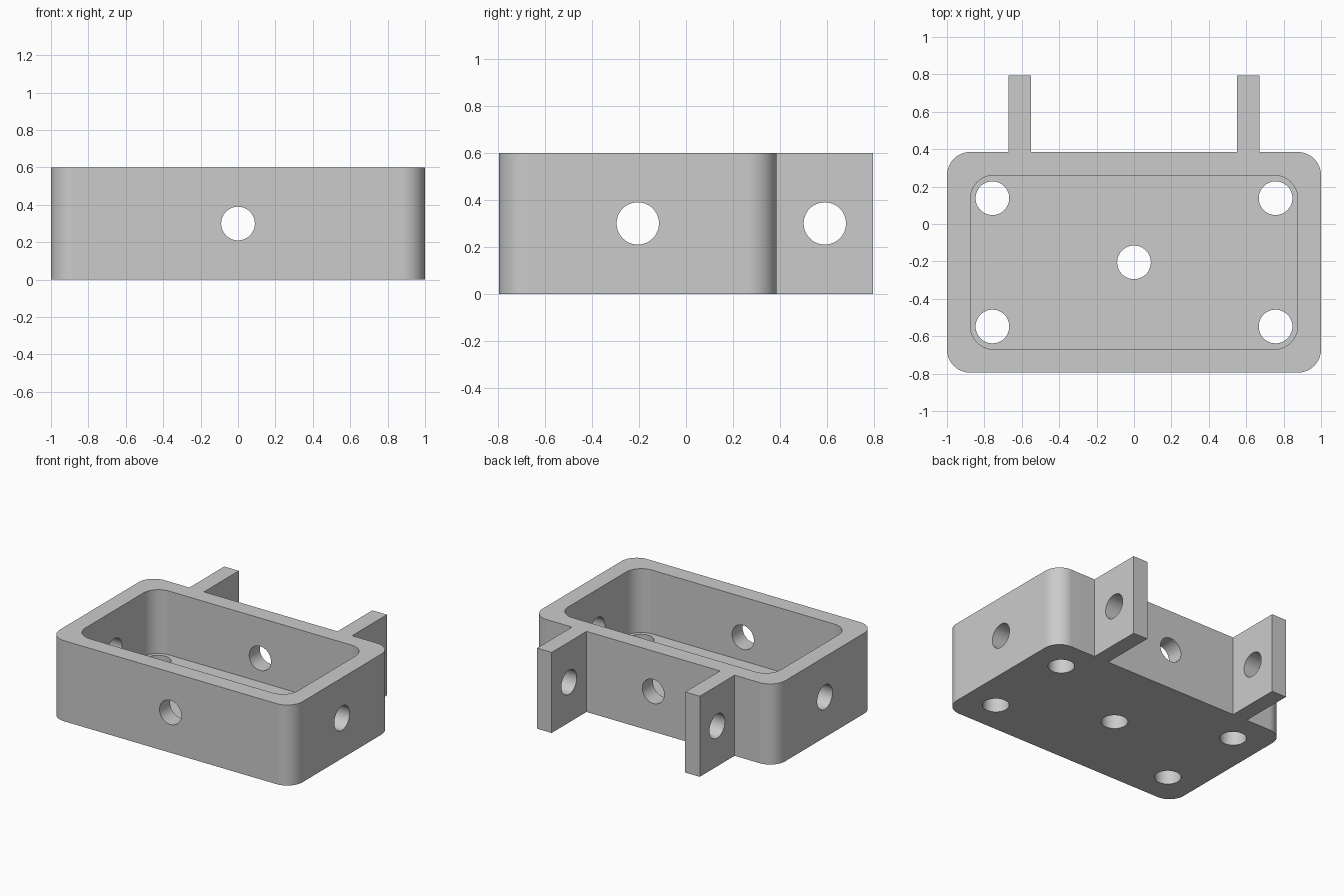
import bpy
import bmesh
from math import pi, cos, sin
from mathutils import Matrix

cube = bpy.data.objects.get("Cube")
if cube:
    bpy.data.objects.remove(cube, do_unlink=True)

HEIGHT, WALL, FILLET, HOLE = 0.6, 0.125, 0.125, 0.09
FRONT, BACK, TAB_END = -0.795, 0.385, 0.795
MID_Y = (FRONT + BACK) / 2

grey = bpy.data.materials.new("plain_grey")
grey.use_nodes = True
colour = (0.6, 0.6, 0.6, 1)
grey.diffuse_color = colour
grey.node_tree.nodes["Principled BSDF"].inputs["Base Color"].default_value = colour


def corner(cx, cy, start, steps=16):
    """Quarter-circle fillet, counter-clockwise."""
    angles = [start + pi / 2 * i / steps for i in range(steps + 1)]
    return [(cx + FILLET * cos(a), cy + FILLET * sin(a)) for a in angles]


def outline(inset, back_points=()):
    """Rounded rectangle, with extra points along its back edge."""
    x = 1 - inset - FILLET
    y0, y1 = FRONT + inset + FILLET, BACK - inset - FILLET
    return (corner(x, y0, -pi / 2) + corner(x, y1, 0) + list(back_points)
            + corner(-x, y1, pi / 2) + corner(-x, y0, pi))


def new_object(name, bm):
    bmesh.ops.recalc_face_normals(bm, faces=bm.faces)
    mesh = bpy.data.meshes.new(name)
    bm.to_mesh(mesh)
    bm.free()
    mesh.materials.append(grey)
    obj = bpy.data.objects.new(name, mesh)
    bpy.context.collection.objects.link(obj)
    return obj


def prism(name, points, z0, z1):
    bm = bmesh.new()
    face = bm.faces.new([bm.verts.new((x, y, z0)) for x, y in points])
    grown = bmesh.ops.extrude_face_region(bm, geom=[face])["geom"]
    verts = [v for v in grown if isinstance(v, bmesh.types.BMVert)]
    bmesh.ops.translate(bm, verts=verts, vec=(0, 0, z1 - z0))
    return new_object(name, bm)


def drill(name, centre, axis, depth):
    bm = bmesh.new()
    turn = {"x": Matrix.Rotation(pi / 2, 4, "Y"),
            "y": Matrix.Rotation(pi / 2, 4, "X"), "z": Matrix()}[axis]
    bmesh.ops.create_cone(bm, cap_ends=True, segments=48, radius1=HOLE,
                          radius2=HOLE, depth=depth,
                          matrix=Matrix.Translation(centre) @ turn)
    return new_object(name, bm)


# Housing with two mounting tabs on the back, as one solid
right_tab = [(0.67, BACK), (0.67, TAB_END), (0.55, TAB_END), (0.55, BACK)]
left_tab = [(-x, y) for x, y in reversed(right_tab)]
housing = prism("housing_with_tabs", outline(0, right_tab + left_tab), 0, HEIGHT)

# Cavity and drilled holes
cutters = [
    prism("cavity_cutter", outline(WALL), WALL, HEIGHT + 0.2),
    drill("side_hole_cutter", (0, MID_Y, HEIGHT / 2), "x", 3),
    drill("tab_hole_cutter", (0, 0.59, HEIGHT / 2), "x", 3),
    drill("front_back_hole_cutter", (0, MID_Y, HEIGHT / 2), "y", 3),
    drill("floor_centre_cutter", (0, MID_Y, 0), "z", 0.5),
]
for sx in (-1, 1):
    for sy in (-1, 1):
        cutters.append(drill("floor_corner_cutter",
                             (sx * 0.757, MID_Y + sy * 0.343, 0), "z", 0.5))

bpy.context.view_layer.objects.active = housing
for cutter in cutters:
    cut = housing.modifiers.new("cut", "BOOLEAN")
    cut.operation, cut.solver, cut.object = "DIFFERENCE", "EXACT", cutter
    bpy.ops.object.modifier_apply(modifier=cut.name)
    bpy.data.objects.remove(cutter, do_unlink=True)

# Smooth fillets and bores, crisp edges, flat walls
bpy.ops.object.select_all(action="DESELECT")
housing.select_set(True)
bpy.ops.object.shade_smooth_by_angle(angle=pi / 6)
weighted = housing.modifiers.new("flat_walls", "WEIGHTED_NORMAL")
weighted.keep_sharp = True
